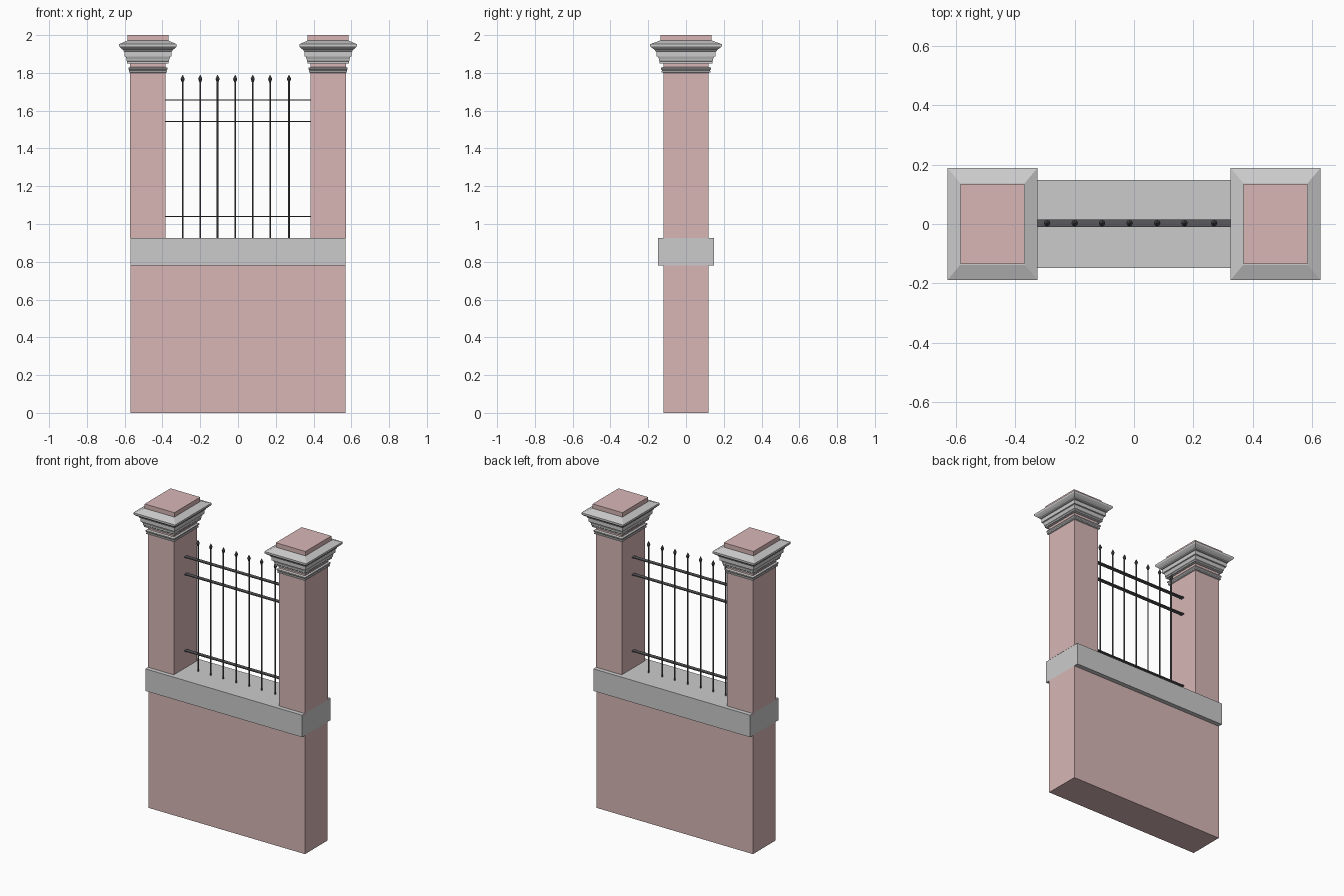
import bpy, bmesh
from mathutils import Matrix

if "Cube" in bpy.data.objects:
    bpy.data.objects.remove(bpy.data.objects["Cube"])


def material(name, color):
    m = bpy.data.materials.new(name)
    m.diffuse_color = (*color, 1)
    m.use_nodes = True
    m.node_tree.nodes["Principled BSDF"].inputs["Base Color"].default_value = m.diffuse_color
    return m


BRICK = material("brick_red", (0.69, 0.47, 0.47))
IRON = material("dark_iron", (0.1, 0.1, 0.11))
STONE = material("grey_stone", (0.69, 0.69, 0.69))


def finish(name, bm, mat):
    bmesh.ops.recalc_face_normals(bm, faces=bm.faces)
    me = bpy.data.meshes.new(name)
    bm.to_mesh(me)
    bm.free()
    me.materials.append(mat)
    ob = bpy.data.objects.new(name, me)
    bpy.context.collection.objects.link(ob)
    return ob


def box(name, x, y, z, mat):
    bm = bmesh.new()
    size = [b - a for a, b in (x, y, z)]
    mid = [(a + b) / 2 for a, b in (x, y, z)]
    bmesh.ops.create_cube(bm, size=1, matrix=Matrix.Translation(mid) @ Matrix.Diagonal((*size, 1)))
    return finish(name, bm, mat)


def loft(name, cx, cy, rings, mat):
    """Stack of rectangles (half x, half y, z) joined into a closed moulding."""
    bm = bmesh.new()
    loops = [[bm.verts.new((cx + sx * hx, cy + sy * hy, z))
              for sx, sy in ((-1, -1), (1, -1), (1, 1), (-1, 1))] for hx, hy, z in rings]
    for a, b in zip(loops, loops[1:]):
        for i in range(4):
            j = (i + 1) % 4
            bm.faces.new((a[i], a[j], b[j], b[i]))
    bm.faces.new(loops[0][::-1])
    bm.faces.new(loops[-1])
    return finish(name, bm, mat)


# Wall and coping
box("base_wall", (-0.57, 0.57), (-0.118, 0.118), (0, 0.78), BRICK)
box("coping_ledge", (-0.57, 0.57), (-0.148, 0.148), (0.78, 0.925), STONE)

# Moulding profiles: (outward offset from the pillar face, height)
COLLAR = [(0, 1.80), (0.007, 1.803), (0.007, 1.811), (0.004, 1.813), (0.010, 1.820),
          (0.010, 1.827), (0, 1.831)]
CORNICE = [(0, 1.849), (0.016, 1.851), (0.016, 1.860), (0.019, 1.864), (0.019, 1.872),
           (0.024, 1.886), (0.030, 1.888), (0.030, 1.913), (0.036, 1.915), (0.036, 1.921),
           (0.046, 1.928), (0.056, 1.938), (0.058, 1.942), (0.058, 1.952), (0.015, 1.971)]
HX, HY = 0.094, 0.12

# Pillars with collar, cornice and top block
for side, cx in (("left", -0.477), ("right", 0.477)):
    box(f"{side}_pillar", (cx - HX, cx + HX), (-HY, HY), (0.925, 1.86), BRICK)
    for part, prof in (("collar", COLLAR), ("cornice", CORNICE)):
        loft(f"{side}_{part}", cx, 0, [(HX + d, HY + d * 1.2, z) for d, z in prof], STONE)
    box(f"{side}_top_block", (cx - 0.108, cx + 0.108), (-0.134, 0.134), (1.96, 2.0), BRICK)

# Flat horizontal rails
for i, z in enumerate((1.04, 1.542, 1.656)):
    box(f"rail_{i + 1}", (-0.386, 0.386), (-0.01, 0.015), (z - 0.003, z + 0.003), IRON)

# Upright bars with pointed finials
for i, x in enumerate((-0.293, -0.2, -0.108, -0.015, 0.078, 0.17, 0.27)):
    bm = bmesh.new()
    rings = [(0.0045, 0.92), (0.0045, 1.75), (0.011, 1.768), (0.001, 1.79)]
    loops = []
    for r, z in rings:
        g = bmesh.ops.create_circle(bm, segments=8, radius=r, matrix=Matrix.Translation((x, 0.003, z)))
        loops.append(g["verts"])
    for a, b in zip(loops, loops[1:]):
        for k in range(8):
            n = (k + 1) % 8
            bm.faces.new((a[k], a[n], b[n], b[k]))
    bm.faces.new(loops[0][::-1])
    bm.faces.new(loops[-1])
    finish(f"fence_bar_{i + 1}", bm, IRON)
